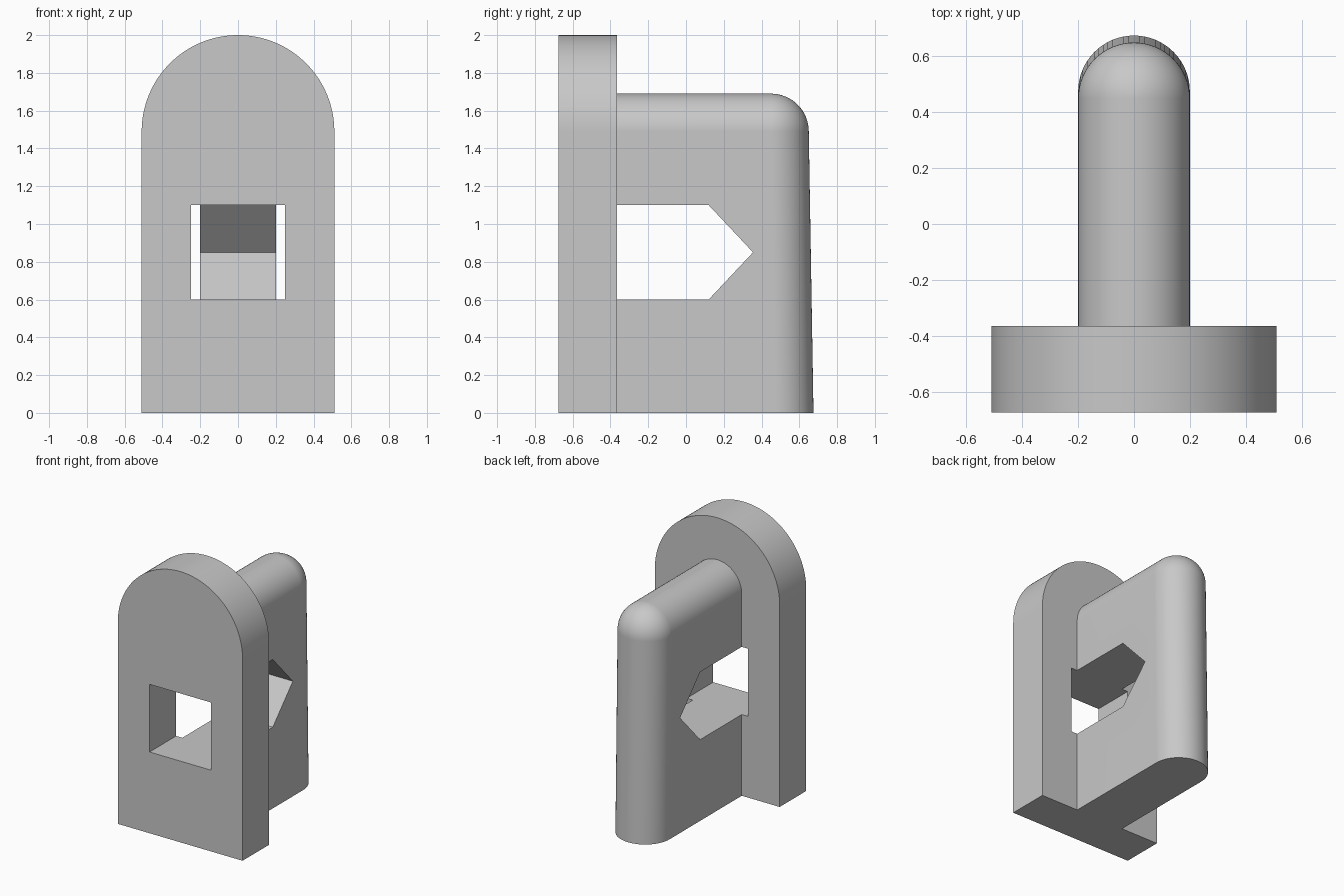
import bpy, bmesh
from math import sin, cos, pi

cube = bpy.data.objects.get("Cube")
if cube:
    bpy.data.objects.remove(cube, do_unlink=True)

grey = bpy.data.materials.new("plain grey")
grey.use_nodes = True
colour = (0.58, 0.58, 0.58, 1)
grey.diffuse_color = colour
grey.node_tree.nodes["Principled BSDF"].inputs["Base Color"].default_value = colour


def loft(name, rings):
    """Closed solid skinned through equal-length rings, capped at both ends."""
    bm = bmesh.new()
    loops = [[bm.verts.new(p) for p in ring] for ring in rings]
    n = len(loops[0])
    for a, b in zip(loops, loops[1:]):
        for i in range(n):
            j = (i + 1) % n
            bm.faces.new((a[i], a[j], b[j], b[i]))
    bm.faces.new(loops[0])
    bm.faces.new(loops[-1])
    bmesh.ops.remove_doubles(bm, verts=bm.verts, dist=1e-5)
    bmesh.ops.recalc_face_normals(bm, faces=bm.faces)
    mesh = bpy.data.meshes.new(name)
    bm.to_mesh(mesh)
    bm.free()
    mesh.materials.append(grey)
    obj = bpy.data.objects.new(name, mesh)
    bpy.context.collection.objects.link(obj)
    return obj


def combine(target, other, operation):
    mod = target.modifiers.new(operation.lower(), 'BOOLEAN')
    mod.operation, mod.solver, mod.object = operation, 'EXACT', other
    bpy.context.view_layer.objects.active = target
    bpy.ops.object.modifier_apply(modifier=mod.name)
    bpy.data.objects.remove(other, do_unlink=True)


# Upright plate with a round top
R, SPRING, SEGS = 0.51, 1.49, 64
arch = [(-R, 0), (R, 0)]
arch += [(R * cos(pi * i / SEGS), SPRING + R * sin(pi * i / SEGS)) for i in range(SEGS + 1)]
body = loft("arched_plate_with_fin", [[(x, y, z) for x, z in arch] for y in (-0.675, -0.365)])


# Fin with a slightly leaning round nose and a rounded top
def fin_ring(r, centre, z):
    nose = [(r * cos(pi * i / 32), centre + r * sin(pi * i / 32), z) for i in range(33)]
    return [(r, -0.45, z)] + nose + [(-r, -0.45, z)]


r = 0.2
rings = [fin_ring(r, 0.475, 0)]
for k in range(16):
    t = pi / 2 * k / 16
    rings.append(fin_ring(r * cos(t), 0.45, SPRING + r * sin(t)))
rings.append(fin_ring(0.002, 0.45, SPRING + r))
fin = loft("fin", rings)
combine(body, fin, 'UNION')

# Square window through the plate
window = [(-0.25, 0.6), (0.25, 0.6), (0.25, 1.1), (-0.25, 1.1)]
combine(body, loft("window_cutter", [[(x, y, z) for x, z in window] for y in (-0.8, -0.3)]),
        'DIFFERENCE')

# Pointed opening across the fin
opening = [(-0.5, 0.6), (0.12, 0.6), (0.355, 0.85), (0.12, 1.1), (-0.5, 1.1)]
combine(body, loft("opening_cutter", [[(x, y, z) for y, z in opening] for x in (-0.23, 0.23)]),
        'DIFFERENCE')

# Smooth curves, crisp edges
bpy.ops.object.select_all(action='DESELECT')
body.select_set(True)
bpy.context.view_layer.objects.active = body
bpy.ops.object.shade_smooth_by_angle()
weighted = body.modifiers.new("weighted_normals", 'WEIGHTED_NORMAL')
weighted.keep_sharp = True
